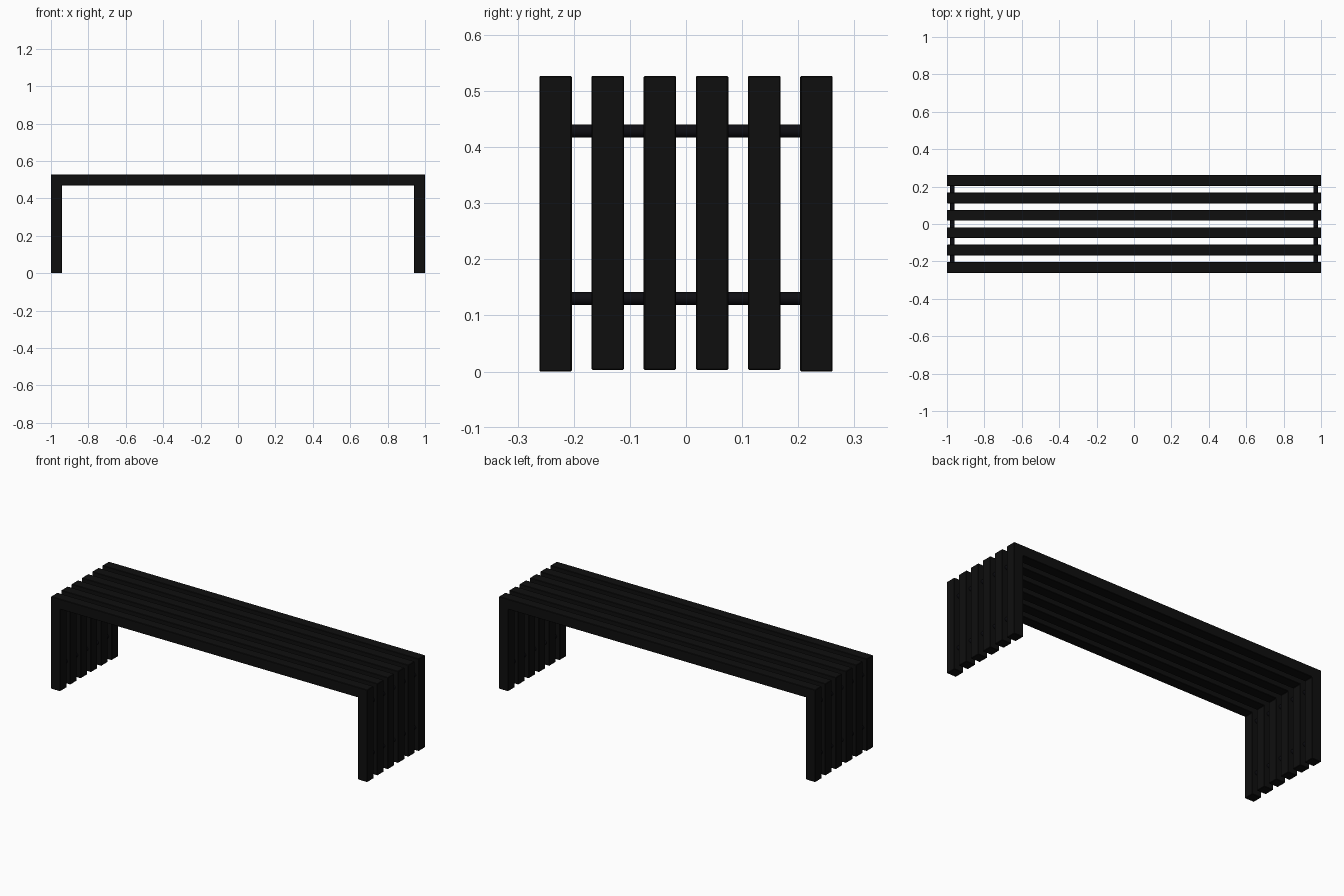
import bpy, bmesh, math

if "Cube" in bpy.data.objects:
    bpy.data.objects.remove(bpy.data.objects["Cube"])

# Materials
def material(name, rgb):
    m = bpy.data.materials.new(name)
    m.diffuse_color = (*rgb, 1)
    m.use_nodes = True
    m.node_tree.nodes["Principled BSDF"].inputs["Base Color"].default_value = m.diffuse_color
    return m

slat_black = material("slat_black", (0.0045, 0.0045, 0.0045))
rod_black = material("rod_black", (0.004, 0.004, 0.006))

TOP, THICK, WIDTH, PITCH = 0.527, 0.058, 0.058, 0.093

# One U-shaped slat: two legs and a seat board in a single profile
def slat(name, y, bottom):
    i, s = 1 - THICK, TOP - THICK
    profile = [(-1, bottom), (-1, TOP), (1, TOP), (1, bottom),
               (i, bottom), (i, s), (-i, s), (-i, bottom)]
    bm = bmesh.new()
    face = bm.faces.new([bm.verts.new((x, y - WIDTH / 2, z)) for x, z in profile])
    ext = bmesh.ops.extrude_face_region(bm, geom=[face])
    verts = [v for v in ext["geom"] if isinstance(v, bmesh.types.BMVert)]
    bmesh.ops.translate(bm, verts=verts, vec=(0, WIDTH, 0))
    bmesh.ops.recalc_face_normals(bm, faces=bm.faces)
    me = bpy.data.meshes.new(name)
    bm.to_mesh(me)
    bm.free()
    me.materials.append(slat_black)
    ob = bpy.data.objects.new(name, me)
    bpy.context.collection.objects.link(ob)
    # Slightly eased edges
    bev = ob.modifiers.new("eased_edges", "BEVEL")
    bev.width, bev.segments = 0.002, 1

for k in range(6):
    slat(f"bench_slat_{k + 1}", (k - 2.5) * PITCH, 0 if k in (0, 5) else 0.003)

# Round cross rods joining the legs at each end
for side, x in (("left", -0.971), ("right", 0.971)):
    for level, z in (("lower", 0.13), ("upper", 0.429)):
        bpy.ops.mesh.primitive_cylinder_add(
            vertices=24, radius=0.0115, depth=5 * PITCH,
            location=(x, 0, z), rotation=(math.pi / 2, 0, 0))
        rod = bpy.context.object
        rod.name = f"{side}_{level}_rod"
        rod.data.materials.append(rod_black)
        bpy.ops.object.shade_smooth_by_angle(angle=math.radians(40))
